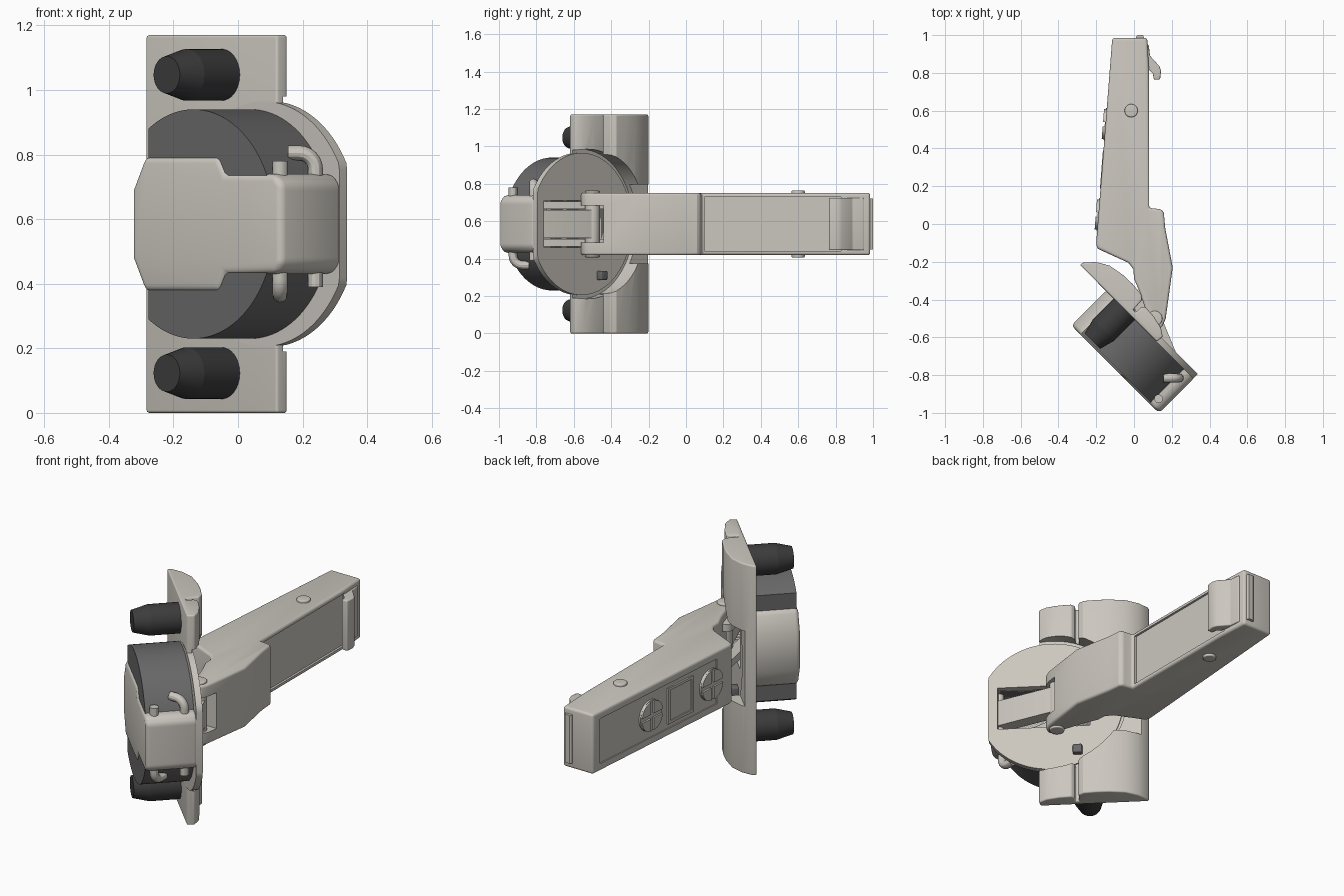
import bpy, bmesh
from math import sin, cos, pi, radians
from mathutils import Matrix, Vector

if "Cube" in bpy.data.objects:
    bpy.data.objects.remove(bpy.data.objects["Cube"])

MID = 0.585


def frame(a, b, o=(0, 0, MID)):
    a, b = Vector(a).normalized(), Vector(b).normalized()
    m = Matrix((a, b, a.cross(b))).transposed().to_4x4()
    m.translation = o
    return m


UP = (0, 0, 1)
PLAN = frame((1, 0, 0), (0, 1, 0))             # x, y, height from mid
SIDE = frame((1, -1, 0), (1, 1, 0))            # cup: along, outward, height
FACE = frame((1, -1, 0), UP)                   # cup: along, height, depth
ARM = frame((.085, 1.085, 0), UP, (-.2, -.1, MID))  # cover face of the arm


def mat(name, v):
    m = bpy.data.materials.new(name)
    m.diffuse_color = (*v, 1)
    m.use_nodes = True
    m.node_tree.nodes["Principled BSDF"].inputs["Base Color"].default_value = m.diffuse_color
    return m


STEEL = mat("nickel", (.60, .57, .52))
CUP = mat("grey_plastic", (.14, .14, .14))
DARK = mat("dark_plastic", (.045, .045, .045))


def apply(ob, kind, **kw):
    mod = ob.modifiers.new("m", kind)
    for k, v in kw.items():
        setattr(mod, k, v)
    bpy.context.view_layer.objects.active = ob
    bpy.ops.object.modifier_apply(modifier=mod.name)


def make(name, bm, m, fr, bevel=0.0):
    bmesh.ops.recalc_face_normals(bm, faces=bm.faces)
    me = bpy.data.meshes.new(name)
    bm.to_mesh(me)
    bm.free()
    me.transform(fr)
    me.materials.append(m)
    ob = bpy.data.objects.new(name, me)
    bpy.context.collection.objects.link(ob)
    if bevel:
        apply(ob, 'BEVEL', width=bevel, segments=4, limit_method='ANGLE',
              angle_limit=radians(35))
    return ob


def prism(name, pts, h0, h1, fr, m=STEEL, bevel=0.0, taper=None):
    """Extrude a 2D outline; taper=(centre, factor) scales the far end."""
    bm = bmesh.new()
    lo = [bm.verts.new((x, y, h0)) for x, y in pts]
    if taper:
        (cx, cy), f = taper
        pts = [(cx + (x - cx) * f, cy + (y - cy) * f) for x, y in pts]
    hi = [bm.verts.new((x, y, h1)) for x, y in pts]
    bm.faces.new(lo)
    bm.faces.new(hi)
    for i in range(len(lo)):
        j = (i + 1) % len(lo)
        bm.faces.new((lo[i], lo[j], hi[j], hi[i]))
    return make(name, bm, m, fr, bevel)


def circle(cx, cy, r, n=32, a0=0, a1=2 * pi, end=False):
    k = n - 1 if end else n
    return [(cx + r * cos(a0 + (a1 - a0) * i / k), cy + r * sin(a0 + (a1 - a0) * i / k))
            for i in range(n)]


def rect(x0, x1, y0, y1):
    return [(x0, y0), (x1, y0), (x1, y1), (x0, y1)]


def cut(obs, cutter):
    cutter.hide_render = True
    for ob in obs:
        apply(ob, 'BOOLEAN', operation='DIFFERENCE', object=cutter, solver='EXACT')
    bpy.data.objects.remove(cutter)


def tube(name, pts, r):
    cu = bpy.data.curves.new(name, 'CURVE')
    cu.dimensions, cu.bevel_depth, cu.bevel_resolution, cu.use_fill_caps = '3D', r, 4, True
    sp = cu.splines.new('POLY')
    sp.points.add(len(pts) - 1)
    for p, q in zip(sp.points, pts):
        p.co = (*q, 1)
    ob = bpy.data.objects.new(name, cu)
    bpy.context.collection.objects.link(ob)
    cu.materials.append(STEEL)
    bpy.context.view_layer.objects.active = ob
    ob.select_set(True)
    bpy.ops.object.convert(target='MESH')
    ob.select_set(False)


# Cup flange: domed strip, round rim and middle cut-outs
flange = prism("flange", [(-.05, -.355), (.525, -.355), (.53, -.315), (.49, -.288), (.42, -.272),
                          (.355, -.268), (.337, -.285), (.337, -.325), (.318, -.325), (.315, -.255),
                          (.29, -.236), (.22, -.230), (.15, -.232), (.065, -.247), (0, -.285),
                          (-.045, -.335)], -.585, .585, SIDE, bevel=.008)
cut([flange], prism("cutter", circle(.467, 0, .40, 64), .1, .33, FACE))
cut([flange], prism("cutter", rect(-.2, .3, -.21, .21), .1, .30, FACE))
rim = prism("rim", [(min(u, .8), z) for u, z in circle(.467, 0, .38, 96) if u < .815],
            .322, .356, FACE)

# Plastic cup, metal housing, and the pocket that receives the links
cup = prism("cup", [p for p in circle(.41, 0, .355, 96) if p[0] > .2], .35, .605, FACE, CUP)
half = [(.145, .105), (.2, .21), (.525, .21), (.555, .155), (.77, .155), (.802, .125)]
housing = prism("housing", half + [(u, -z) for u, z in reversed(half)], .345, .614, FACE, bevel=.022)
cut([flange, rim, cup, housing], prism("cutter", rect(.26, .75, -.125, .125), .1, .56, FACE))
prism("stop_block", rect(.30, .35, -.30, -.25), .29, .33, FACE, CUP, .008)

# Expansion dowels with tapered tips
for s in (-1, 1):
    c = (.283, s * .462)
    prism("dowel", circle(*c, .08), .35, .51, FACE, DARK)
    prism("dowel_tip", circle(*c, .08), .51, .595, FACE, DARK, taper=(c, .72))

# Bent link pins: straight stub at one end, hook at the other
for (x, y), s, hook in (((.13, -.925), -1, (0, 1)), ((.24, -.815), 1, (-1, 0))):
    bend = [(x + hook[0] * .05 * (1 - cos(a)), y + hook[1] * .05 * (1 - cos(a)),
             MID + s * (.17 + .05 * sin(a))) for a in (i * pi / 12 for i in range(7))]
    tip = (x + hook[0] * .085, y + hook[1] * .085, MID + s * .22)
    tube("hooked_pin", [(x, y, MID - s * .195)] + bend + [tip], .023)


# Links between the cup pins and the arm
def link(name, p, q, r, z0, z1):
    d = Vector(q) - Vector(p)
    a = math_angle = d.angle_signed(Vector((1, 0)))
    pts = circle(*q, r, 12, a - pi / 2, a + pi / 2, True) + \
        circle(*p, r, 12, a + pi / 2, a + 3 * pi / 2, True)
    prism(name, pts, z0, z1, PLAN)


link("inner_link", (.24, -.815), (.11, -.50), .035, -.075, .075)
for s in (-1, 1):
    z = sorted((s * .08, s * .12))
    link("outer_link", (.13, -.925), (.03, -.40), .035, *z)

# Hinge arm
arm = prism("arm", [(-.115, .985), (.07, .985), (.08, .80), (.08, .085), (.145, .078), (.158, .06),
                    (.165, -.02), (.205, -.23), (.168, -.50), (.15, -.545), (.11, -.565),
                    (.08, -.54), (.07, -.48), (.03, -.36), (0, -.29), (-.003, -.24),
                    (-.03, -.205), (-.195, -.13), (-.2, -.10)], -.167, .167, PLAN, bevel=.014)
cut([arm], prism("cutter", rect(.068, .2, .10, .83), -.145, .145, PLAN))
cut([arm], prism("cutter", rect(.05, .25, -.7, -.44), -.10, .10, PLAN))
cut([arm], prism("cutter", rect(.10, 1.03, -.125, .125), -.05, .006, ARM))
for x, y, r, h in ((-.015, .60, .035, .18), (.11, -.50, .04, .178)):
    prism("arm_rivet", circle(x, y, r), -h, h, PLAN, bevel=.006)

# Screws with crossed slots, and a raised square between them
for y in (.15, .63):
    prism("screw", circle(y, 0, .085), -.004, .02, ARM)
    for k in range(4):
        a = k * pi / 2
        ox, oy = y + .017 * cos(a + pi / 4), .017 * sin(a + pi / 4)
        prism("screw_head_quarter", [(ox, oy)] + circle(ox, oy, .068, 9, a + .0, a + pi / 2, True),
              -.014, 0, ARM)
window = prism("square_frame", rect(.29, .49, -.10, .10), -.003, .01, ARM)
cut([window], prism("cutter", rect(.305, .475, -.085, .085), -.1, .003, ARM))

# Release latch at the rear end
prism("latch_bar", [(.06, .95), (.078, .95), (.085, .89), (.135, .835), (.143, .81), (.138, .765),
                    (.105, .765), (.10, .795), (.06, .84)], -.14, .14, PLAN, bevel=.006)
prism("latch_cap", [(.01, .97), (.01, .992), (.02, 1.0), (.048, 1.0), (.058, .97)],
      -.135, .135, PLAN)

# Smooth shading with sharp edges kept
for ob in bpy.data.objects:
    ob.select_set(True)
    bpy.context.view_layer.objects.active = ob
bpy.ops.object.shade_smooth_by_angle(angle=radians(30))
